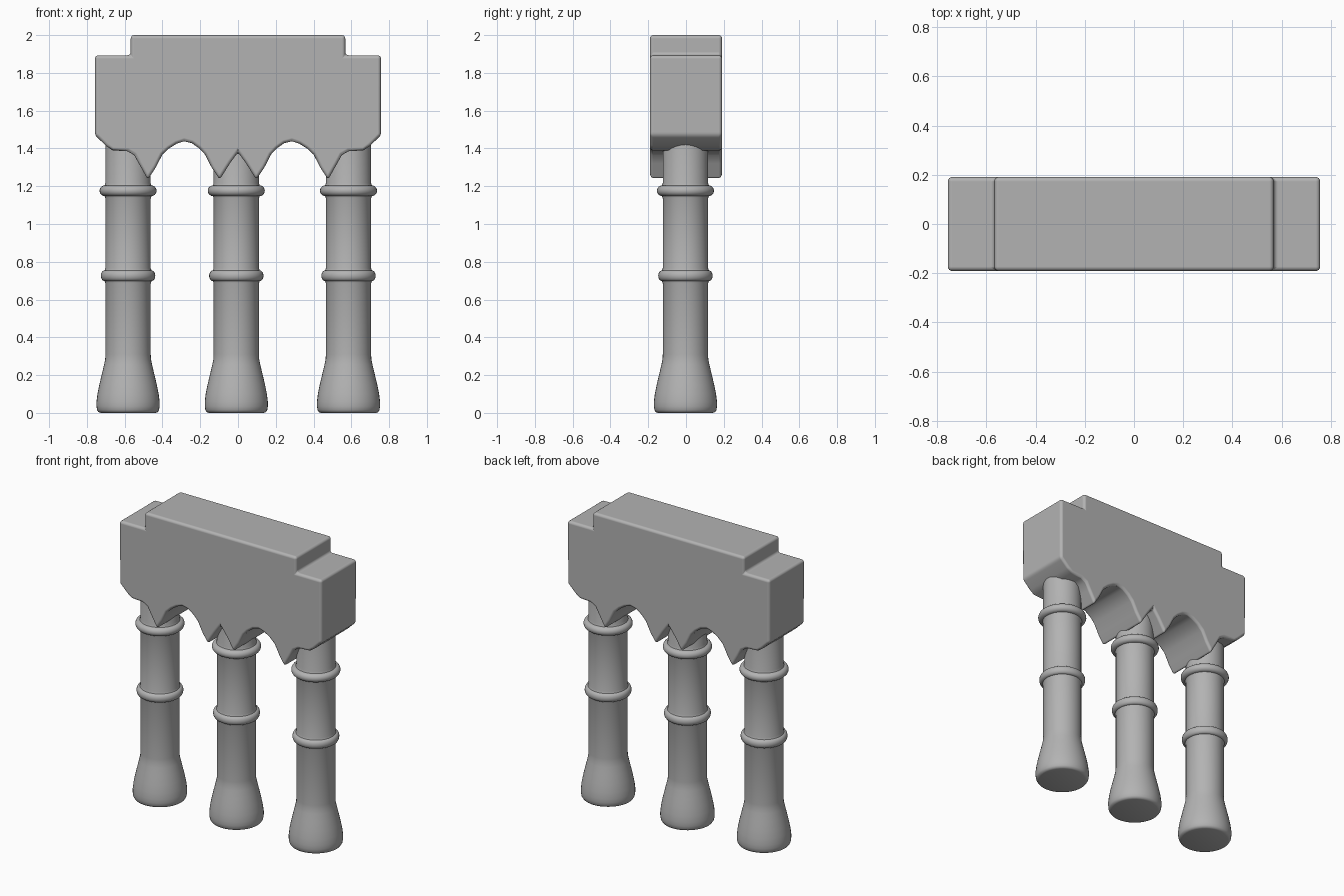
import bpy, bmesh
from math import radians, sin, cos, pi

cube = bpy.data.objects.get("Cube")
if cube:
    bpy.data.objects.remove(cube, do_unlink=True)

# Single plain grey
grey = bpy.data.materials.new("plain_grey")
grey.use_nodes = True
COLOUR = (0.45, 0.45, 0.45, 1)
grey.diffuse_color = COLOUR
grey.node_tree.nodes["Principled BSDF"].inputs["Base Color"].default_value = COLOUR


def make_object(name, bm):
    bmesh.ops.recalc_face_normals(bm, faces=bm.faces)
    mesh = bpy.data.meshes.new(name)
    bm.to_mesh(mesh)
    bm.free()
    mesh.materials.append(grey)
    obj = bpy.data.objects.new(name, mesh)
    bpy.context.collection.objects.link(obj)
    return obj


def smooth(obj, angle):
    bpy.ops.object.select_all(action='DESELECT')
    obj.select_set(True)
    bpy.context.view_layer.objects.active = obj
    bpy.ops.object.shade_smooth_by_angle(angle=radians(angle))


def lathe(name, profile, x, y, steps=40):
    """Revolve an (r, z) profile about a vertical axis and cap both ends."""
    bm = bmesh.new()
    rings = [[bm.verts.new((x + r * cos(2 * pi * i / steps), y + r * sin(2 * pi * i / steps), z))
              for i in range(steps)] for r, z in profile]
    for low, high in zip(rings, rings[1:]):
        for i in range(steps):
            j = (i + 1) % steps
            bm.faces.new((low[i], low[j], high[j], high[i]))
    bm.faces.new(rings[0])
    bm.faces.new(rings[-1])
    smooth(make_object(name, bm), 50)


def ring_profile(z, bulge, half=0.028, radius=0.12, count=10):
    """Rounded moulding with a small fillet into the shaft."""
    pts = [(radius, z - half - 0.012), (radius + 0.004, z - half)]
    for i in range(1, count):
        a = -pi / 2 + pi * i / count
        pts.append((radius + 0.004 + bulge * cos(a), z + half * sin(a)))
    return pts + [(radius + 0.004, z + half), (radius, z + half + 0.012)]


# Beam: half outline from the centre notch round to the top, then mirrored
half = [(0.0, 1.38), (0.04, 1.325), (0.097, 1.235), (0.14, 1.3), (0.175, 1.368),
        (0.205, 1.4), (0.245, 1.428), (0.285, 1.438), (0.325, 1.425), (0.365, 1.4),
        (0.4, 1.368), (0.435, 1.3), (0.477, 1.235), (0.525, 1.32), (0.55, 1.365),
        (0.585, 1.385), (0.665, 1.39), (0.7, 1.415), (0.757, 1.47),
        (0.757, 1.893), (0.568, 1.893), (0.568, 2.0)]
outline = half + [(-x, z) for x, z in reversed(half[1:])]
bm = bmesh.new()
front = bm.faces.new([bm.verts.new((x, -0.191, z)) for x, z in outline])
moved = bmesh.ops.extrude_face_region(bm, geom=[front])["geom"]
bmesh.ops.translate(bm, vec=(0, 0.382, 0),
                    verts=[v for v in moved if isinstance(v, bmesh.types.BMVert)])
beam = make_object("arched_beam", bm)
bevel = beam.modifiers.new("rounded_edges", 'BEVEL')
bevel.width = 0.018
bevel.segments = 4
bevel.limit_method = 'ANGLE'
bevel.angle_limit = radians(35)
smooth(beam, 40)
bevel.harden_normals = True

# Columns: flared foot, two mouldings, shaft running up into the beam
column = [(0.145, 0.0), (0.157, 0.004), (0.164, 0.015), (0.167, 0.035), (0.167, 0.06),
          (0.162, 0.1), (0.152, 0.15), (0.139, 0.205), (0.127, 0.255), (0.121, 0.285),
          (0.12, 0.31)]
column += ring_profile(0.726, 0.02) + ring_profile(1.176, 0.027) + [(0.12, 1.6)]
for name, x in (("right_column", -0.582), ("middle_column", -0.009), ("left_column", 0.585)):
    lathe(name, column, x, -0.003)
